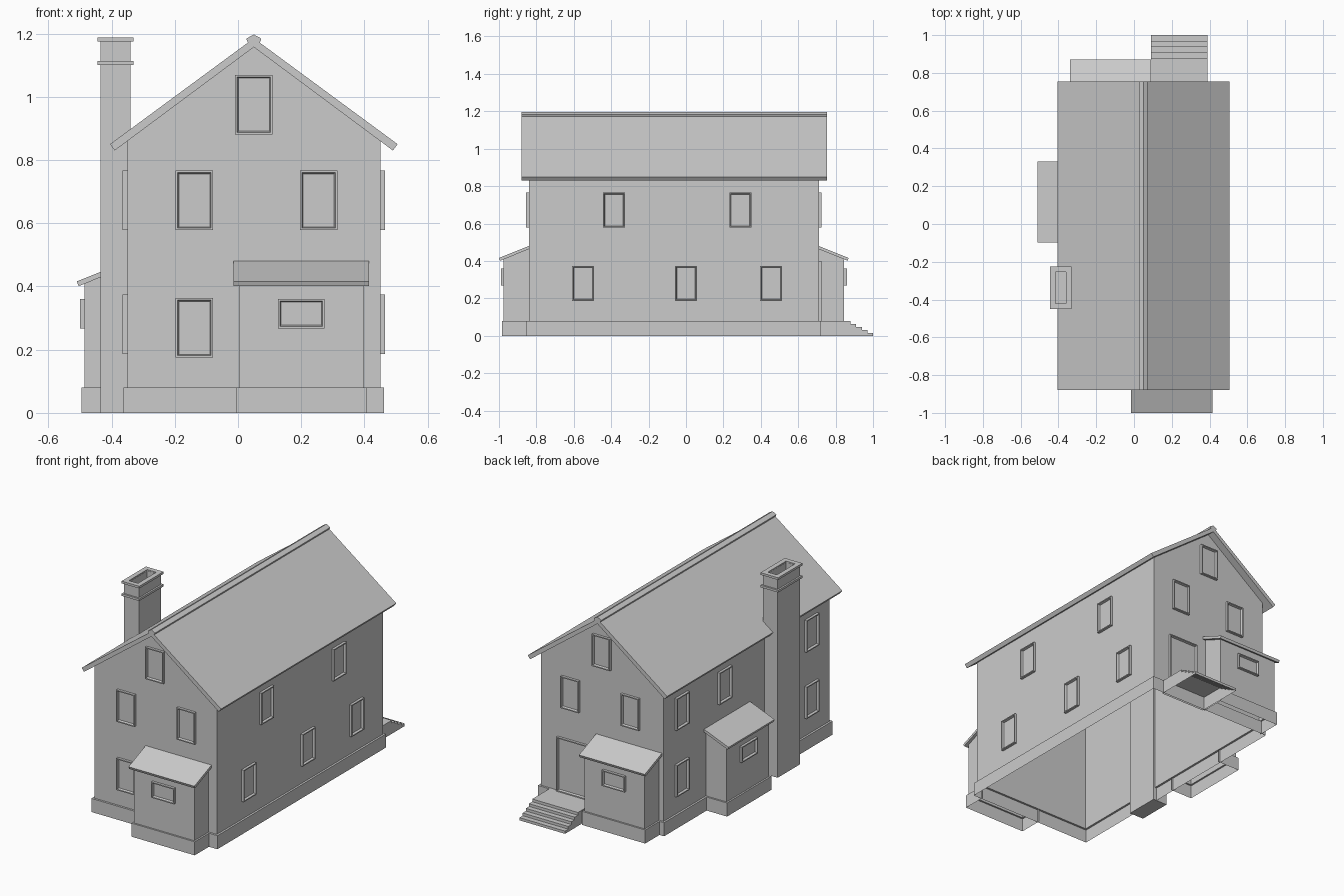
import bpy, bmesh
from math import radians
from mathutils import Matrix, Vector

if "Cube" in bpy.data.objects:
    bpy.data.objects.remove(bpy.data.objects["Cube"])


def finish(name, bm, mat=None):
    bmesh.ops.recalc_face_normals(bm, faces=bm.faces)
    if mat:
        bm.transform(mat)
    me = bpy.data.meshes.new(name)
    bm.to_mesh(me)
    bm.free()
    ob = bpy.data.objects.new(name, me)
    bpy.context.collection.objects.link(ob)
    return ob


def frame(x, y, z, turn):
    """Local -y points outward; turn 0 front, 90 right, 180 back, -90 left."""
    return Matrix.Translation((x, y, z)) @ Matrix.Rotation(radians(turn), 4, 'Z')


def prism(name, pts, a, b, axis, mat=None, open_bottom=False):
    """Extrude a 2D (horizontal, z) profile along x or y."""
    bm = bmesh.new()
    mk = lambda h, z, t: bm.verts.new((t, h, z) if axis == 'x' else (h, t, z))
    A = [mk(h, z, a) for h, z in pts]
    B = [mk(h, z, b) for h, z in pts]
    bm.faces.new(A)
    bm.faces.new(B)
    for i in range(len(pts)):
        j = (i + 1) % len(pts)
        if open_bottom and pts[i][1] == 0 and pts[j][1] == 0:
            continue
        bm.faces.new((A[i], A[j], B[j], B[i]))
    return finish(name, bm, mat)


def loft(name, rings, closed=True, mat=None):
    """Skin a stack of rings, leaving bottom and top open."""
    bm = bmesh.new()
    R = [[bm.verts.new(p) for p in r] for r in rings]
    n = len(R[0])
    for lo, hi in zip(R, R[1:]):
        for i in range(n if closed else n - 1):
            j = (i + 1) % n
            bm.faces.new((lo[i], lo[j], hi[j], hi[i]))
    return finish(name, bm, mat)


def panel(name, w, h, mat):
    """Protruding frame with a recessed pane."""
    bm = bmesh.new()
    bmesh.ops.create_cube(bm, size=1, matrix=Matrix.Translation((0, -0.0075, 0)) @
                          Matrix.Diagonal((w, 0.015, h, 1)))
    bm.normal_update()
    f = min(bm.faces, key=lambda f: f.calc_center_median().y)
    bmesh.ops.inset_region(bm, faces=[f], thickness=0.009)
    bmesh.ops.inset_region(bm, faces=[f], thickness=0.005)
    for v in f.verts:
        v.co.y = -0.002
    return finish(name, bm, mat)


def box(name, x0, x1, y0, y1, z0, z1, flue=False):
    bm = bmesh.new()
    bmesh.ops.create_cube(bm, size=1, matrix=Matrix.Translation(
        ((x0 + x1) / 2, (y0 + y1) / 2, (z0 + z1) / 2)) @
        Matrix.Diagonal((x1 - x0, y1 - y0, z1 - z0, 1)))
    bm.normal_update()
    if flue:
        # Sink a flue into the top face
        f = max(bm.faces, key=lambda f: f.calc_center_median().z)
        bmesh.ops.inset_region(bm, faces=[f], thickness=0.027)
        r = bmesh.ops.extrude_face_region(bm, geom=[f])
        for v in [g for g in r['geom'] if isinstance(g, bmesh.types.BMVert)]:
            v.co.z -= flue
        bmesh.ops.delete(bm, geom=[f], context='FACES_ONLY')
    return finish(name, bm)


X0, X1, Y0, Y1 = -0.35, 0.45, -0.84, 0.71
MID, EAVE, PEAK = 0.05, 0.863, 1.157


# Main walls with stepped plinth, open underneath
def rect(z, g=0):
    return [(X0 - g, Y0 - g, z), (X1 + g, Y0 - g, z), (X1 + g, Y1 + g, z), (X0 - g, Y1 + g, z)]


loft("main_walls", [rect(0, 0.012), rect(0.08, 0.012), rect(0.08), rect(EAVE)])
for nm, y in (("front_gable", Y0), ("back_gable", Y1)):
    bm = bmesh.new()
    bm.faces.new([bm.verts.new(p) for p in ((X0, y, EAVE), (X1, y, EAVE), (MID, y, PEAK))])
    finish(nm, bm)

# Main roof and ridge cap
half = [(0.455, 0.85), (0.44, 0.83)]
prism("main_roof", [(MID, 1.185)] + [(MID + x, z) for x, z in half] + [(MID, PEAK)] +
      [(MID - x, z) for x, z in reversed(half)], -0.88, 0.755, 'y')
prism("ridge_cap", [(MID - 0.024, 1.183), (MID - 0.02, 1.186), (MID, 1.197), (MID + 0.02, 1.186),
                    (MID + 0.024, 1.183), (MID + 0.018, 1.17), (MID - 0.018, 1.17)],
      -0.88, 0.755, 'y')

# Three matching lean-to bays
for side, x, y, turn in (("front", 0.20, Y0, 0), ("back", -0.125, Y1, 180), ("left", X0, 0.117, -90)):
    m = frame(x, y, 0, turn)

    def ring(z_in, z_out, g=0):
        w, d = 0.197 + g, 0.135 + g
        return [(-w, 0, z_in), (-w, -d, z_out), (w, -d, z_out), (w, 0, z_in)]

    loft(side + "_bay_walls", [ring(0, 0, 0.01), ring(0.08, 0.08, 0.01), ring(0.08, 0.08),
                               ring(0.463, 0.409)], False, m)
    prism(side + "_bay_roof", [(0, 0.48), (-0.16, 0.416), (-0.154, 0.401), (0, 0.463)],
          -0.215, 0.215, 'x', m)
    panel(side + "_bay_window", 0.148, 0.093, m @ Matrix.Translation((0, -0.135, 0.314)))

# Windows: gable ends
W, H, UP, LOW = 0.118, 0.188, 0.672, 0.28
for side, y, turn in (("front", Y0, 0), ("back", Y1, 180)):
    panel(side + "_attic_window", W, H, frame(MID, y, 0.975, turn))
    for x in (-0.138, 0.255):
        panel(side + "_upper_window", W, H, frame(x, y, UP, turn))
panel("front_lower_window", W, H, frame(-0.138, Y0, 0.269, 0))

# Windows: long sides
for side, x, turn, ups, lows in (("right", X1, 90, (-0.385, 0.291), (-0.55, 0, 0.455)),
                                 ("left", X0, -90, (-0.665, 0.145, 0.545), (-0.665, 0.545))):
    for ys, z, level in ((ups, UP, "upper"), (lows, LOW, "lower")):
        for y in ys:
            panel(f"{side}_{level}_window", W, H, frame(x, y, z, turn))

# Back door and steps
panel("back_door", 0.20, 0.32, frame(0.24, Y1, 0.24, 180))
steps = [(Y1, 0), (Y1, 0.08)]
for i in range(5):
    y, z = 0.88 + 0.03 * i, 0.08 - 0.016 * i
    steps += [(y, z), (y, max(z - 0.016, 0) if i < 4 else 0)]
prism("back_steps", steps, 0.09, 0.388, 'x', open_bottom=True)

# Chimney with two bands
box("chimney", -0.435, -0.34, -0.44, -0.234, 0, 1.18, 0.1).hide_render = False
for nm, z in (("chimney_lower_band", 1.1), ("chimney_top_band", 1.174)):
    ring_pts = lambda g, z: [(-0.435 - g, -0.44 - g, z), (-0.34 + g, -0.44 - g, z),
                             (-0.34 + g, -0.234 + g, z), (-0.435 - g, -0.234 + g, z)]
    loft(nm, [ring_pts(-0.018, z), ring_pts(0.01, z), ring_pts(0.01, z + 0.013),
              ring_pts(-0.018, z + 0.013), ring_pts(-0.018, z)])
